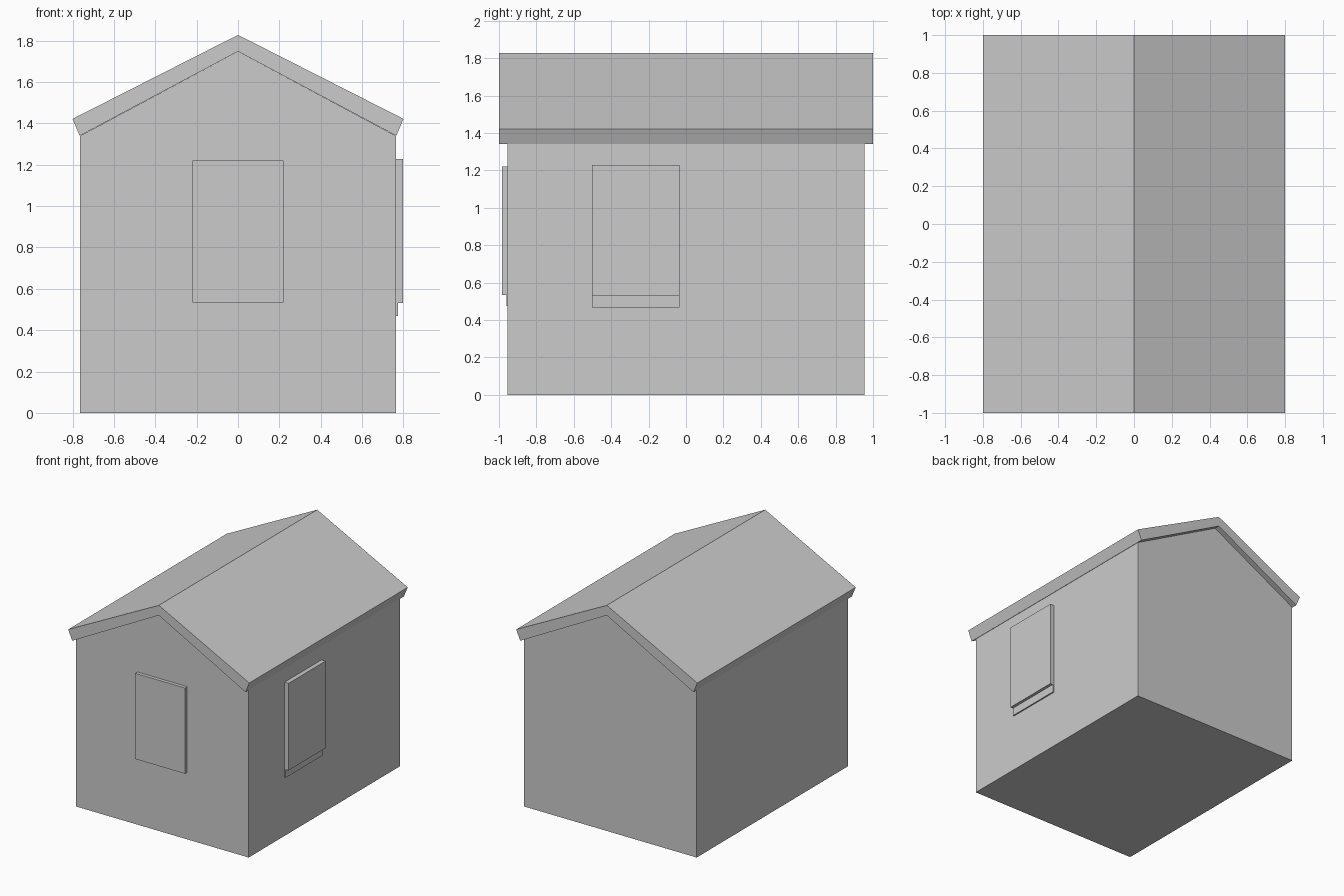
import bpy, bmesh

if "Cube" in bpy.data.objects:
    bpy.data.objects.remove(bpy.data.objects["Cube"])


def extrude_profile(name, points, y0, y1):
    """Extrude a closed x-z outline from y0 to y1."""
    bm = bmesh.new()
    face = bm.faces.new([bm.verts.new((x, y0, z)) for x, z in points])
    res = bmesh.ops.extrude_face_region(bm, geom=[face])
    verts = [g for g in res["geom"] if isinstance(g, bmesh.types.BMVert)]
    bmesh.ops.translate(bm, verts=verts, vec=(0, y1 - y0, 0))
    bmesh.ops.recalc_face_normals(bm, faces=bm.faces[:])
    mesh = bpy.data.meshes.new(name)
    bm.to_mesh(mesh)
    bm.free()
    obj = bpy.data.objects.new(name, mesh)
    bpy.context.collection.objects.link(obj)
    return obj


def box(name, x0, x1, y0, y1, z0, z1):
    return extrude_profile(name, [(x0, z0), (x1, z0), (x1, z1), (x0, z1)], y0, y1)


W, D = 0.763, 0.955          # wall half width and half depth
EAVE, RIDGE = 1.34, 1.748    # wall heights at the eaves and the gable peak

# Gabled walls with floor
extrude_profile("walls", [(-W, 0), (W, 0), (W, EAVE), (0, RIDGE), (-W, EAVE)], -D, D)

# Overhanging roof slab with slanted eave edges
extrude_profile("roof", [(-0.8, 1.422), (-0.766, EAVE), (0, RIDGE),
                         (0.766, EAVE), (0.8, 1.422), (0, 1.828)], -1, 1)

# Front window panel and the thin strip under its right corner
box("front_window", -0.22, 0.22, -0.983, -D + 0.01, 0.535, 1.22)
box("front_window_strip", 0.216, 0.22, -0.96, -D + 0.01, 0.475, 0.535)

# Side window panel with a shallow sill below
box("side_window", W - 0.01, 0.798, -0.503, -0.035, 0.532, 1.228)
box("side_window_sill", W - 0.01, 0.774, -0.503, -0.035, 0.468, 0.532)
